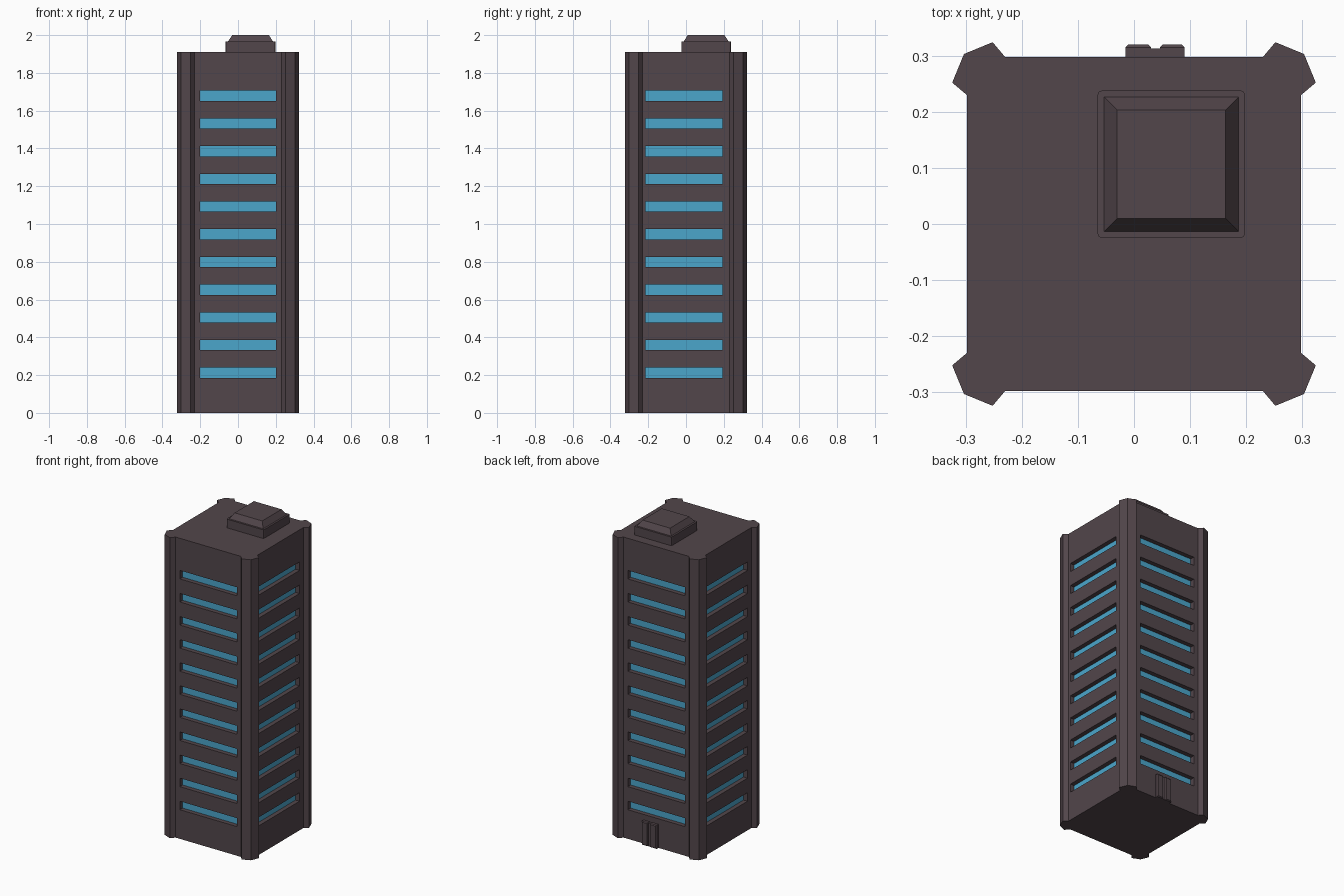
import bpy, bmesh, math
from mathutils import Matrix, Vector

if "Cube" in bpy.data.objects:
    bpy.data.objects.remove(bpy.data.objects["Cube"])


def material(name, rgb):
    m = bpy.data.materials.new(name)
    m.diffuse_color = (*rgb, 1)
    m.use_nodes = True
    m.node_tree.nodes["Principled BSDF"].inputs["Base Color"].default_value = m.diffuse_color
    return m


WALL = material("dark_wall", (0.085, 0.061, 0.070))
GLASS = material("blue_glass", (0.07, 0.38, 0.60))


def finish(name, bm, mat):
    bmesh.ops.recalc_face_normals(bm, faces=bm.faces)
    me = bpy.data.meshes.new(name)
    bm.to_mesh(me)
    bm.free()
    me.materials.append(mat)
    ob = bpy.data.objects.new(name, me)
    bpy.context.collection.objects.link(ob)
    return ob


def add_box(bm, lo, hi, rot=Matrix()):
    lo, hi = Vector(lo), Vector(hi)
    m = rot @ Matrix.Translation((lo + hi) / 2) @ Matrix.Diagonal((*(hi - lo), 1))
    bmesh.ops.create_cube(bm, size=1, matrix=m)


# Tower body: square plan with flared corner pillars, extruded upwards
corner = [(0.298, 0.23), (0.324, 0.252), (0.303, 0.303), (0.252, 0.324), (0.23, 0.298)]
outline = []
for k in range(4):
    r = Matrix.Rotation(k * math.pi / 2, 2)
    outline += [r @ Vector(p) for p in corner]
bm = bmesh.new()
base = bm.faces.new([bm.verts.new((p.x, p.y, 0)) for p in outline])
top = bmesh.ops.extrude_face_region(bm, geom=[base], use_keep_orig=True)["geom"]
bmesh.ops.translate(bm, vec=(0, 0, 1.91), verts=[g for g in top if isinstance(g, bmesh.types.BMVert)])
tower = finish("tower_body", bm, WALL)

# Window strips on all four sides: recess cutters and glass
DEPTH = 0.03
cut, glass = bmesh.new(), bmesh.new()
for k in range(4):
    rot = Matrix.Rotation(k * math.pi / 2, 4, 'Z')
    x0, x1 = (-0.2, 0.2) if k % 2 == 0 else (-0.215, 0.192)
    for i in range(11):
        z = 0.212 + i * 0.1467
        y = -0.298 + DEPTH
        add_box(cut, (x0, -0.36, z - 0.027), (x1, y, z + 0.027), rot)
        add_box(glass, (x0, y - 0.002, z - 0.027), (x1, y + 0.01, z + 0.027), rot)
cutter = finish("window_cutter", cut, WALL)
cutter.hide_render = True
finish("window_glass", glass, GLASS)

mod = tower.modifiers.new("window_recesses", 'BOOLEAN')
mod.operation = 'DIFFERENCE'
mod.solver = 'EXACT'
mod.object = cutter
bpy.context.view_layer.objects.active = tower
tower.select_set(True)
bpy.ops.object.modifier_apply(modifier=mod.name)
bpy.data.objects.remove(cutter)

# Rooftop unit: low box with a tapered cap
bm = bmesh.new()
add_box(bm, (-0.065, -0.025, 1.905), (0.198, 0.238, 1.965))
bmesh.ops.bevel(bm, geom=[e for e in bm.edges if abs(e.verts[0].co.z - e.verts[1].co.z) > 0.01],
                offset=0.008, segments=2, affect='EDGES', profile=0.5)
finish("roof_unit_base", bm, WALL)

bm = bmesh.new()
bmesh.ops.create_cone(bm, cap_ends=True, segments=4, radius1=0.123 * math.sqrt(2),
                      radius2=0.097 * math.sqrt(2), depth=0.04,
                      matrix=Matrix.Translation((0.0665, 0.1065, 1.98)) @ Matrix.Rotation(math.pi / 4, 4, 'Z'))
finish("roof_unit_cap", bm, WALL)

# Double door on the back wall
for name, x0, x1 in (("door_left", -0.015, 0.03), ("door_right", 0.046, 0.09)):
    bm = bmesh.new()
    add_box(bm, (x0, 0.29, 0), (x1, 0.32, 0.15))
    bmesh.ops.bevel(bm, geom=[e for e in bm.edges if all(v.co.y > 0.3 for v in e.verts)],
                    offset=0.005, segments=1, affect='EDGES', profile=0.5)
    finish(name, bm, WALL)
bm = bmesh.new()
add_box(bm, (0.025, 0.29, 0), (0.05, 0.313, 0.148))
finish("door_seam", bm, WALL)
